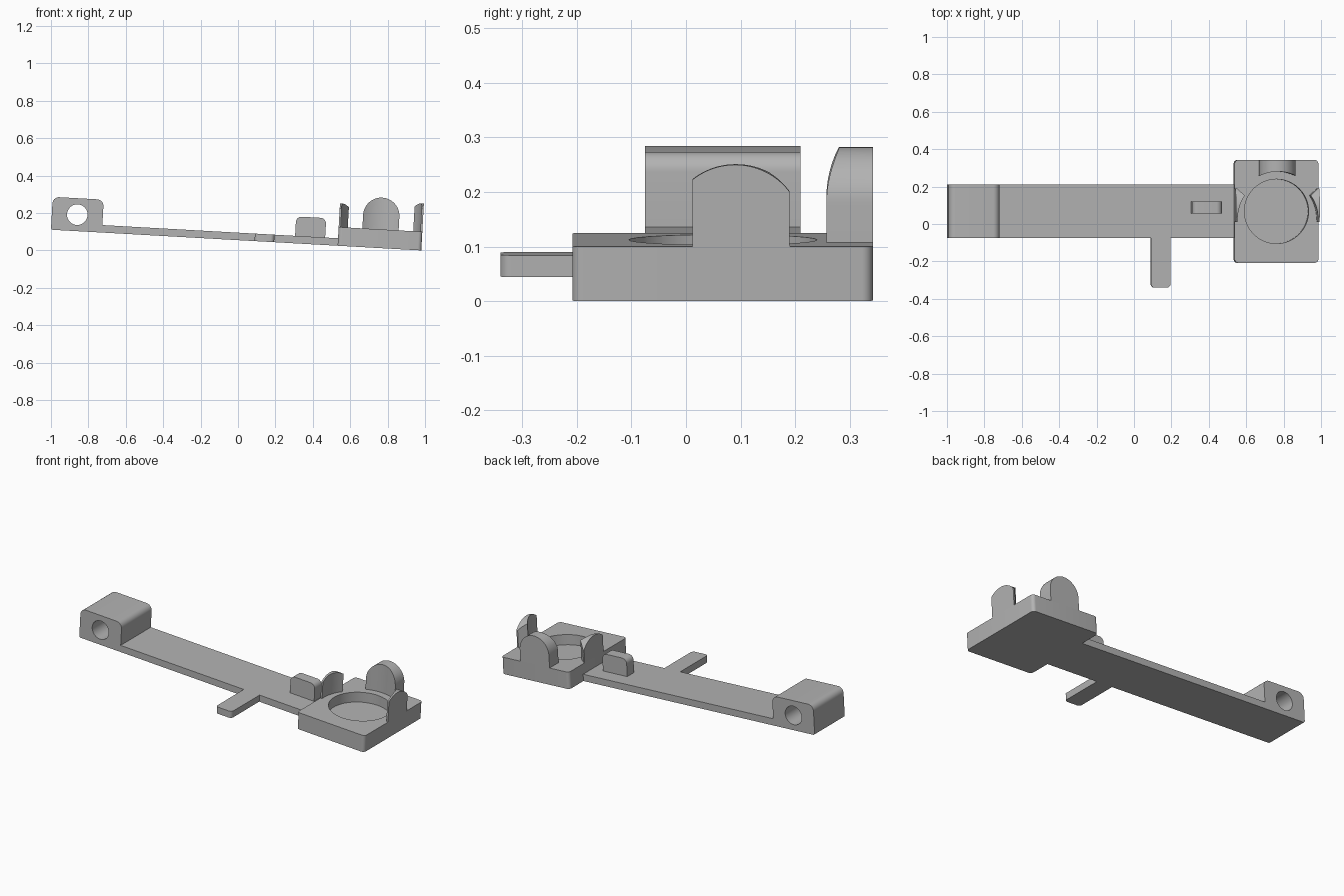
import bpy, bmesh, math
from mathutils import Matrix, Vector

cube = bpy.data.objects.get("Cube")
if cube:
    bpy.data.objects.remove(cube, do_unlink=True)

grey = bpy.data.materials.new("plain grey")
grey.use_nodes = True
grey.diffuse_color = (0.45, 0.45, 0.45, 1)
grey.node_tree.nodes["Principled BSDF"].inputs["Base Color"].default_value = grey.diffuse_color

# Sizes shared by several parts, along the untilted arm
BAR_T, PLATE_T = 0.04, 0.1
FRONT, BACK = -0.075, 0.21
P0, P1 = 1.535, 1.983
CX, CY = (P0 + P1) / 2, 0.0675
parts = []


def arc(cx, cy, r, a0, a1, n=32):
    """Points on an arc, angles in degrees."""
    angles = [math.radians(a0 + (a1 - a0) * i / n) for i in range(n + 1)]
    return [(cx + r * math.cos(a), cy + r * math.sin(a)) for a in angles]


def rounded(corners, n=8):
    """Outline from (x, y, radius) square corners."""
    out = []
    for i, (x, y, r) in enumerate(corners):
        p = Vector((x, y))
        if not r:
            out.append(p)
            continue
        before = (Vector(corners[i - 1][:2]) - p).normalized() * r
        after = (Vector(corners[(i + 1) % len(corners)][:2]) - p).normalized() * r
        for k in range(n + 1):
            t = math.pi / 2 * k / n
            out.append(p + before + after - after * math.cos(t) - before * math.sin(t))
    return out


def prism(name, outline, axis, lo, hi):
    """Extrude a flat outline along an axis from lo to hi."""
    place = {"x": lambda a, b, h: (h, a, b),
             "y": lambda a, b, h: (a, h, b),
             "z": lambda a, b, h: (a, b, h)}[axis]
    bm = bmesh.new()
    face = bm.faces.new([bm.verts.new(place(p[0], p[1], lo)) for p in outline])
    ext = bmesh.ops.extrude_face_region(bm, geom=[face])
    moved = [v for v in ext["geom"] if isinstance(v, bmesh.types.BMVert)]
    bmesh.ops.translate(bm, verts=moved, vec=place(0, 0, hi - lo))
    if not face.is_valid or len(bm.faces) < len(outline) + 2:
        bm.faces.new([v for v in bm.verts if v not in moved])
    bmesh.ops.recalc_face_normals(bm, faces=bm.faces)
    mesh = bpy.data.meshes.new(name)
    bm.to_mesh(mesh)
    bm.free()
    mesh.materials.append(grey)
    obj = bpy.data.objects.new(name, mesh)
    bpy.context.collection.objects.link(obj)
    parts.append(obj)
    return obj


def combine(obj, tool, operation):
    """Apply a boolean, then drop the tool."""
    mod = obj.modifiers.new("cut", "BOOLEAN")
    mod.operation, mod.object, mod.solver = operation, tool, "EXACT"
    bpy.context.view_layer.objects.active = obj
    bpy.ops.object.modifier_apply(modifier=mod.name)
    parts.remove(tool)
    bpy.data.objects.remove(tool, do_unlink=True)


# Long arm with the pivot block at its end
arm = prism("arm_and_pivot_block", rounded([
    (0, 0, 0.01), (P0, 0, 0), (P0, BAR_T, 0), (0.273, BAR_T, 0),
    (0.273, 0.176, 0.035), (0, 0.176, 0.035)]), "y", FRONT, BACK)
bore = prism("bore_cutter", arc(0.136, 0.088, 0.055, 0, 354, 59), "y", -1, 1)
combine(arm, bore, "DIFFERENCE")

# Side lever
prism("side_lever", rounded([
    (1.09, FRONT, 0), (1.09, -0.34, 0.02), (1.195, -0.34, 0.02), (1.195, FRONT, 0)]),
    "z", 0, BAR_T)

# Upright stop on the arm
prism("stop_block", rounded([
    (1.305, BAR_T, 0), (1.466, BAR_T, 0), (1.466, 0.144, 0.03), (1.305, 0.144, 0.03)]),
    "y", 0.055, 0.12)

# Holder plate with its round recess
plate = prism("holder_plate", rounded([
    (P0, -0.208, 0.02), (P1, -0.208, 0.02), (P1, 0.342, 0.02), (P0, 0.342, 0.02)]),
    "z", 0, PLATE_T)
recess = prism("recess_cutter", arc(CX, CY, 0.172, 0, 355, 71), "z", 0.04, 0.3)
combine(plate, recess, "DIFFERENCE")

# Side clips: curved inside, rounded on top
for name, side, top in (("left_clip", 1, 0.25), ("right_clip", -1, 0.226)):
    inner = arc(0, 0.03, 0.214, 35, -5, 16)
    edge = P1 - CX
    plan = [(edge, 0.012), (edge, 0.19), (edge - 0.008, 0.19)] + inner
    clip = prism(name, [(CX + side * x, y) for x, y in plan], "z", PLATE_T, 0.4)
    crown = [(0.012, 0.05), (0.19, 0.05)] + arc(0.09, top - 0.125, 0.125, 36.9, 128.6)
    combine(clip, prism("crown_cutter", crown, "x", 1, 2.5), "INTERSECT")

# Back clip: round-topped, hollowed to follow the recess
clip = prism("back_clip", [(CX - 0.097, 0.342)] + arc(CX, CY, 0.213, 117.1, 62.9)
             + [(CX + 0.097, 0.342)], "z", PLATE_T, 0.4)
crown = [(CX - 0.097, 0.05), (CX + 0.097, 0.05)] + arc(CX, 0.173, 0.097, 0, 180)
combine(clip, prism("crown_cutter", crown, "y", -1, 1), "INTERSECT")

# Tilt everything and smooth the curved faces
tilt = Matrix.Translation((-1, 0, 0.111)) @ Matrix.Rotation(math.radians(3.2), 4, "Y")
bpy.ops.object.select_all(action="DESELECT")
for obj in parts:
    obj.data.transform(tilt)
    obj.select_set(True)
bpy.context.view_layer.objects.active = parts[0]
bpy.ops.object.shade_smooth_by_angle(angle=math.radians(30))
